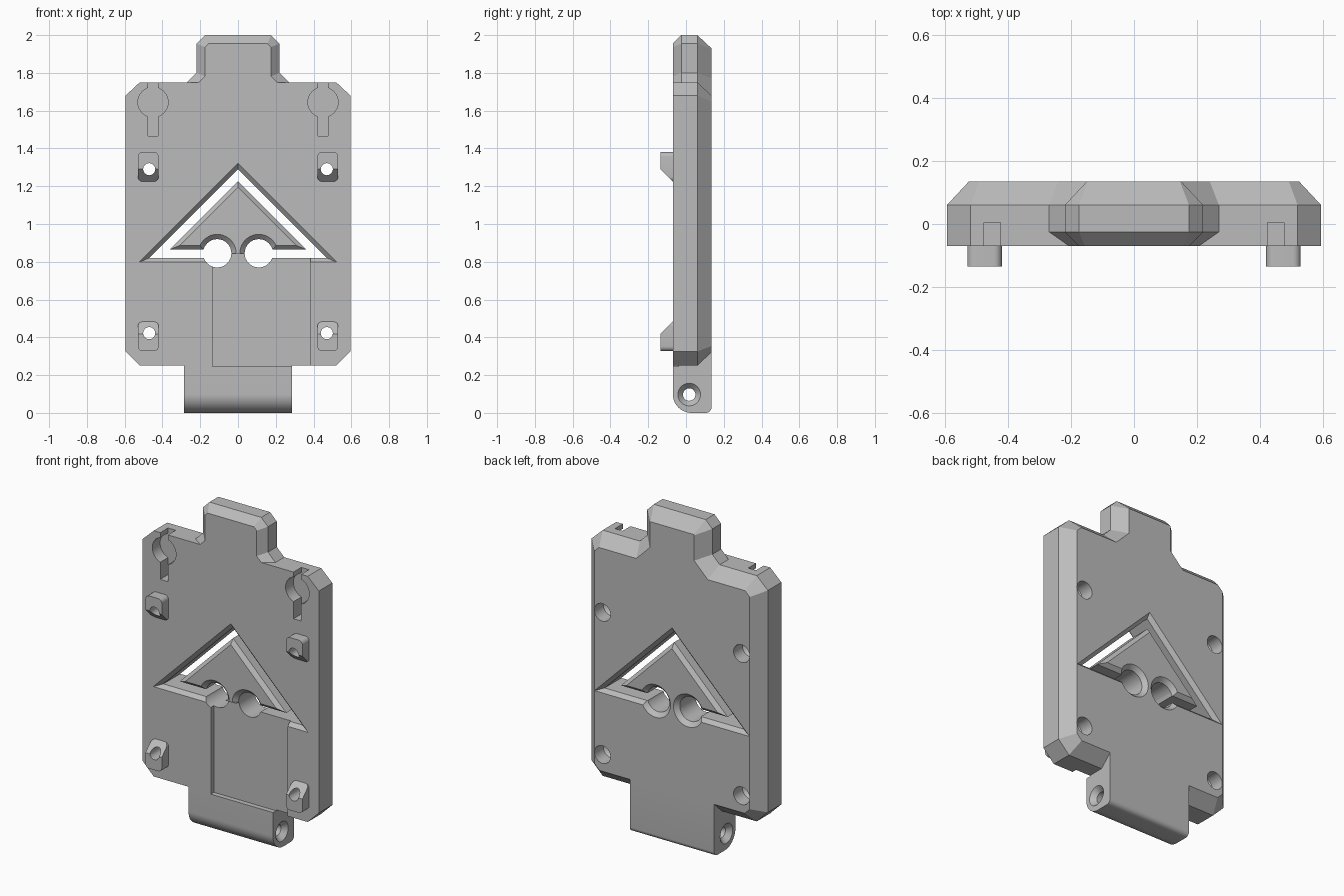
import bpy, bmesh, math
from mathutils import Vector

cube = bpy.data.objects.get("Cube")
if cube:
    bpy.data.objects.remove(cube, do_unlink=True)

grey = bpy.data.materials.new("plain grey")
grey.use_nodes = True
grey.diffuse_color = (0.5, 0.5, 0.5, 1)
grey.node_tree.nodes["Principled BSDF"].inputs["Base Color"].default_value = (0.5, 0.5, 0.5, 1)

FRONT, BACK = -0.07, 0.135


def arc(cx, cz, r, start=0, end=360, steps=32):
    """Points on an arc; a full circle does not repeat its first point."""
    count = steps if end - start == 360 else steps + 1
    angles = [math.radians(start + (end - start) * i / steps) for i in range(count)]
    return [(cx + r * math.cos(a), cz + r * math.sin(a)) for a in angles]


def rect(x0, x1, z0, z1):
    return [(x0, z0), (x1, z0), (x1, z1), (x0, z1)]


def inset(points, d):
    """Mitred inset of a counter-clockwise outline."""
    result = []
    pts = [Vector(p) for p in points]
    for i, p in enumerate(pts):
        a = (p - pts[i - 1]).normalized()
        b = (pts[(i + 1) % len(pts)] - p).normalized()
        n1, n2 = Vector((-a.y, a.x)), Vector((-b.y, b.x))
        q = p + (n1 + n2) * d / (1 + n1.dot(n2))
        result.append((q.x, q.y))
    return result


def loft(name, layers, axis="Y"):
    """Solid through (depth, outline) layers stacked along an axis."""
    bm = bmesh.new()
    rings = []
    for d, pts in layers:
        rings.append([bm.verts.new((u, d, v) if axis == "Y" else (d, u, v)) for u, v in pts])
    for low, high in zip(rings, rings[1:]):
        for i in range(len(low)):
            j = (i + 1) % len(low)
            bm.faces.new((low[i], low[j], high[j], high[i]))
    bm.faces.new(rings[0])
    bm.faces.new(rings[-1])
    bmesh.ops.recalc_face_normals(bm, faces=bm.faces)
    mesh = bpy.data.meshes.new(name)
    bm.to_mesh(mesh)
    bm.free()
    mesh.materials.append(grey)
    obj = bpy.data.objects.new(name, mesh)
    bpy.context.collection.objects.link(obj)
    return obj


def combine(target, tool, operation="DIFFERENCE"):
    mod = target.modifiers.new("combine", "BOOLEAN")
    mod.operation, mod.solver, mod.object = operation, "EXACT", tool
    bpy.context.view_layer.objects.active = target
    bpy.ops.object.modifier_apply(modifier=mod.name)
    bpy.data.objects.remove(tool, do_unlink=True)


def cut(target, layers, axis="Y"):
    combine(target, loft("cutter", layers, axis), "DIFFERENCE")


def bore(cx, cz, steps):
    """Layers of a round cutter from (depth, radius) steps."""
    return [(d, arc(cx, cz, r)) for d, r in steps]


def finish(obj):
    bpy.ops.object.select_all(action="DESELECT")
    obj.select_set(True)
    bpy.context.view_layer.objects.active = obj
    bpy.ops.object.shade_smooth_by_angle(angle=math.radians(30))


# Plate with top tab: right half of the outline, mirrored
half = [(0.52, 0.25), (0.595, 0.325), (0.595, 1.68), (0.52, 1.75),
        (0.27, 1.75), (0.22, 1.8), (0.22, 1.955), (0.175, 2.0)]
outline = half + [(-x, z) for x, z in reversed(half)]
front_outline = []
for (x, z), tab in zip(outline, inset(outline, 0.045)):
    if z > 1.78:
        front_outline.append(tab)
    elif abs(x) < 0.3:
        front_outline.append((math.copysign(0.206, x), z))
    else:
        front_outline.append((x, z))
plate = loft("plate", [(FRONT, front_outline), (-0.025, outline),
                       (0.06, outline), (BACK, inset(outline, 0.07))])

# Triangular slot, bevelled on both faces, with an island inside it
bevel = 0.022
hole = [(-0.47, 0.82), (0.47, 0.82), (0, 1.29)]
wide = inset(hole, -bevel)
cut(plate, [(-0.2, wide), (FRONT, wide), (FRONT + bevel, hole),
            (BACK - bevel, hole), (BACK, wide), (0.2, wide)])
core = [(-0.36, 0.865), (0.36, 0.865), (0, 1.225)]
small = inset(core, bevel)
combine(plate, loft("island", [(FRONT, small), (FRONT + bevel, core),
                               (BACK - bevel, core), (BACK, small)]), "UNION")
neck = rect(-0.09, 0.09, 0.76, 0.93)
combine(plate, loft("neck", [(FRONT, neck), (BACK, neck)]), "UNION")

# Hinge barrel along the bottom edge
profile = ([(FRONT, 0.4)] + arc(0.03, 0.1, 0.1, 180, 270, 16)
           + arc(0.105, 0.03, 0.03, 270, 360, 8) + [(BACK, 0.4)])
combine(plate, loft("hinge", [(-0.285, profile), (0.285, profile)], "X"), "UNION")
cut(plate, bore(0.017, 0.097, [(-0.4, 0.06), (-0.285, 0.06), (-0.255, 0.033),
                               (0.255, 0.033), (0.285, 0.06), (0.4, 0.06)]), "X")

# Shallow recess on the front
panel = rect(-0.135, 0.385, 0.245, 0.843)
cut(plate, [(-0.2, panel), (FRONT + 0.03, panel)])

for side in (-1, 1):
    # Pair of round holes at the island's base, countersunk at the back and above
    x = side * 0.11
    cut(plate, bore(x, 0.845, [(-0.2, 0.075), (BACK - 0.025, 0.075), (BACK, 0.1), (0.2, 0.125)]))
    cut(plate, [(d, arc(x, 0.845, r, 0, 180)) for d, r in
                ((-0.2, 0.1), (FRONT, 0.1), (FRONT + 0.028, 0.072))])

    # Keyhole pockets open to the top edge
    x = side * 0.45
    stem = rect(x - 0.026, x + 0.026, 1.465, 1.9)
    cut(plate, bore(x, 1.645, [(-0.2, 0.08), (0.005, 0.08)]))
    cut(plate, [(-0.2, stem), (0.005, stem)])

    # Locating pegs with screw holes through the plate
    x = side * 0.475
    for level, low, slope in (("upper", 1.225, -1), ("lower", 0.327, 1)):
        high = low + 0.156
        r = 0.025
        shape = (arc(x + 0.03, high - r, r, 0, 90, 6) + arc(x - 0.03, high - r, r, 90, 180, 6)
                 + arc(x - 0.03, low + r, r, 180, 270, 6) + arc(x + 0.03, low + r, r, 270, 360, 6))
        name = level + ("_left" if side > 0 else "_right") + "_peg"
        peg = loft(name, [(-0.135, shape), (FRONT + 0.005, shape)])
        edge = low if slope < 0 else high
        wedge = [(FRONT, edge), (-0.17, edge - slope * 0.1), (-0.17, edge + slope * 0.1),
                 (FRONT, edge + slope * 0.1)]
        cut(peg, [(x - 0.1, wedge), (x + 0.1, wedge)], "X")
        hole_z = 1.29 if slope < 0 else 0.422
        steps = [(-0.3, 0.032), (0.03, 0.032), (0.05, 0.054), (0.2, 0.054)]
        for part in (peg, plate):
            cut(part, bore(side * 0.47, hole_z, steps))
        finish(peg)

finish(plate)
